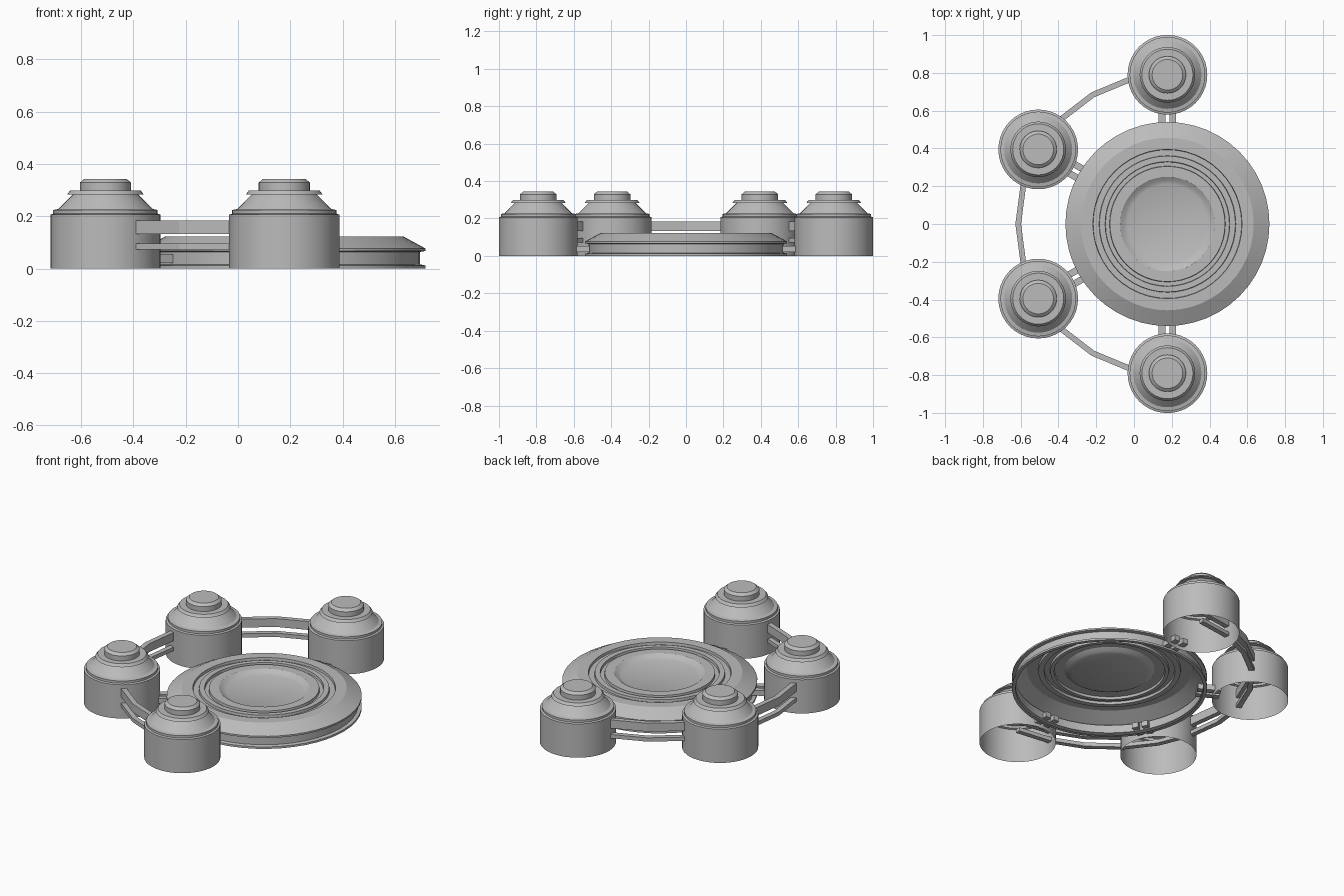
import bpy, bmesh
from math import cos, sin, pi, radians
from mathutils import Matrix, Vector

cube = bpy.data.objects.get("Cube")
if cube:
    bpy.data.objects.remove(cube, do_unlink=True)

HUB = Vector((0.177, 0, 0))   # centre of the layout
RING = 0.79                   # distance of towers and walkway from the hub

grey = bpy.data.materials.new("plain grey")
grey.use_nodes = True
grey.diffuse_color = (0.5, 0.5, 0.5, 1)
grey.node_tree.nodes["Principled BSDF"].inputs["Base Color"].default_value = (0.5, 0.5, 0.5, 1)


def polar(angle, radius, z=0.0):
    a = radians(angle)
    return HUB + Vector((radius * cos(a), radius * sin(a), z))


def finish(name, bm, location=(0, 0, 0), smooth=False):
    mesh = bpy.data.meshes.new(name)
    bm.to_mesh(mesh)
    bm.free()
    mesh.materials.append(grey)
    if smooth:
        mesh.shade_smooth()
        mesh.set_sharp_from_angle(angle=radians(25))
    obj = bpy.data.objects.new(name, mesh)
    obj.location = location
    bpy.context.collection.objects.link(obj)
    return obj


def lathe(name, profile, location, sides):
    """Open shell turned round z, from the lower rim to a flat cap."""
    bm = bmesh.new()
    rings = [[bm.verts.new((r * cos(2 * pi * i / sides), r * sin(2 * pi * i / sides), z))
              for i in range(sides)] for r, z in profile]
    for low, high in zip(rings, rings[1:]):
        for i in range(sides):
            j = (i + 1) % sides
            bm.faces.new((low[i], low[j], high[j], high[i]))
    bm.faces.new(rings[-1])
    return finish(name, bm, location, smooth=True)


def rail(name, start, end, z_low, z_high, width=0.03):
    """Curved rail in straight 15 degree pieces round the hub."""
    bm = bmesh.new()
    corners = [(-width / 2, z_low), (width / 2, z_low), (width / 2, z_high), (-width / 2, z_high)]
    sections = [[bm.verts.new(polar(a, RING + dr, z)) for dr, z in corners]
                for a in range(start, end + 1, 15)]
    for a, b in zip(sections, sections[1:]):
        for i in range(4):
            j = (i + 1) % 4
            bm.faces.new((a[i], a[j], b[j], b[i]))
    bm.faces.new(sections[0])
    bm.faces.new(sections[-1])
    bmesh.ops.recalc_face_normals(bm, faces=bm.faces)
    return finish(name, bm)


def spoke(name, angle, side):
    """Low box strut between the disc and a tower."""
    bm = bmesh.new()
    place = (Matrix.Translation(HUB) @ Matrix.Rotation(radians(angle), 4, 'Z')
             @ Matrix.Translation((0.555, side * 0.028, 0.038))
             @ Matrix.Diagonal((0.13, 0.036, 0.032, 1)))
    bmesh.ops.create_cube(bm, size=1, matrix=place)
    return finish(name, bm)


# Central disc: rimmed wall, sloping edge, two grooves and a sunken middle
lathe("central_disc", [
    (0.52, 0), (0.54, 0), (0.54, 0.012), (0.52, 0.016), (0.52, 0.064),
    (0.54, 0.067), (0.54, 0.077), (0.457, 0.122), (0.395, 0.122),
    (0.393, 0.107), (0.362, 0.107), (0.36, 0.122), (0.33, 0.122),
    (0.328, 0.107), (0.307, 0.107), (0.305, 0.122), (0.25, 0.122),
    (0.23, 0.108), (0.21, 0.1)], HUB, 48)

# Domed towers, open below
tower = [(0.211, 0), (0.211, 0.206), (0.2, 0.21), (0.2, 0.224), (0.18, 0.228),
         (0.125, 0.283), (0.147, 0.283), (0.135, 0.299), (0.098, 0.299),
         (0.098, 0.329), (0.081, 0.343)]
tower_angles = {"back": 90, "back_right": 150, "front_right": 210, "front": 270}
for place, angle in tower_angles.items():
    lathe(place + "_tower", tower, polar(angle, RING), 40)
    for side in (-1, 1):
        spoke(f"{place}_spoke_{'a' if side < 0 else 'b'}", angle, side)

# Walkway rails linking neighbouring towers
for place, start in (("back", 90), ("right", 150), ("front", 210)):
    rail(place + "_upper_rail", start, start + 60, 0.133, 0.184)
    rail(place + "_lower_rail", start, start + 60, 0.072, 0.095)
